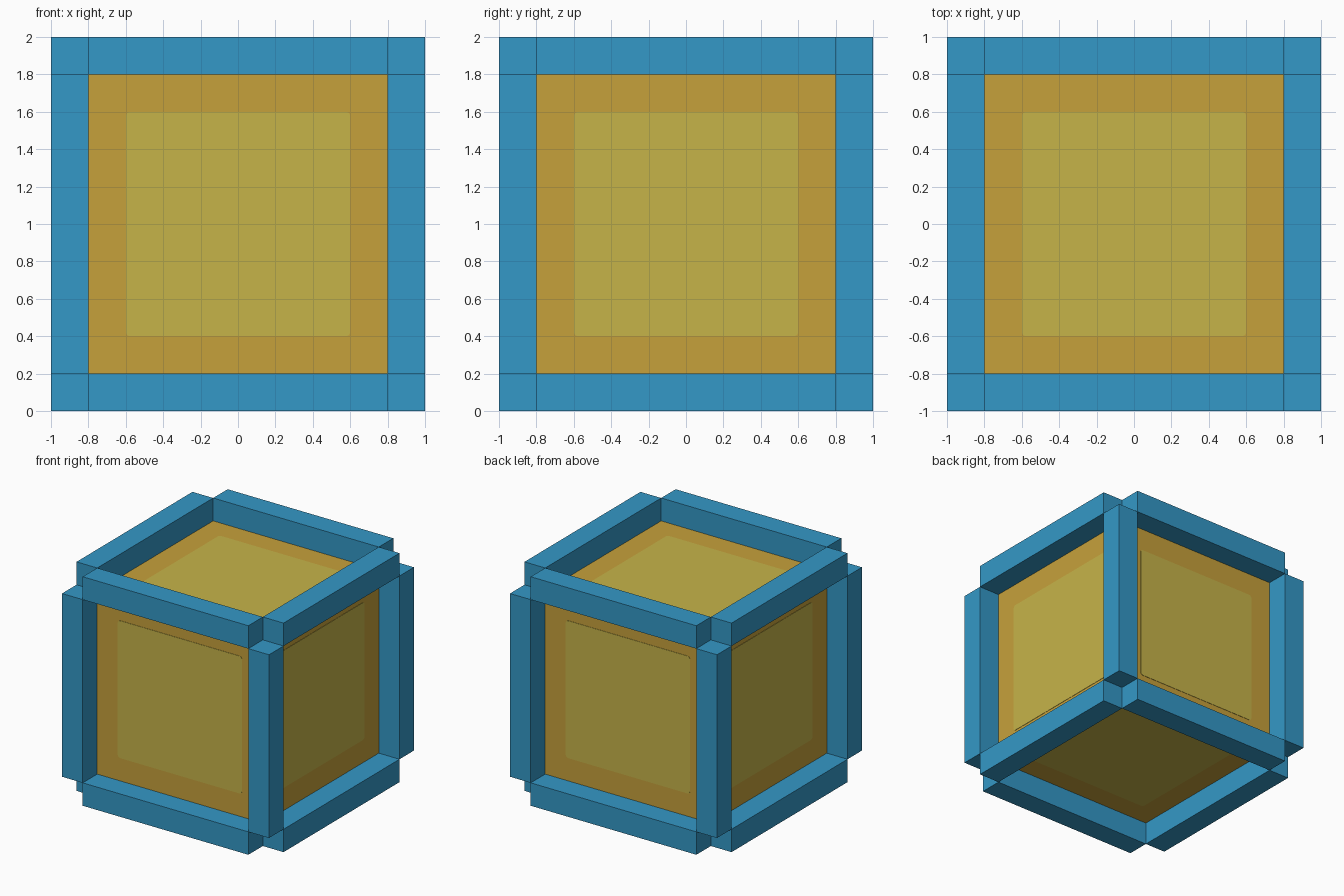
import bpy
import bmesh
import math
from mathutils import Matrix, Vector

cube = bpy.data.objects.get("Cube")
if cube:
    bpy.data.objects.remove(cube, do_unlink=True)


def srgb(r, g, b):
    """Linear RGBA from 0-255 sRGB."""
    lin = [(c / 255 / 12.92) if c / 255 <= 0.04045 else ((c / 255 + 0.055) / 1.055) ** 2.4
           for c in (r, g, b)]
    return (*lin, 1.0)


def material(name, colour):
    mat = bpy.data.materials.new(name)
    mat.use_nodes = True
    mat.diffuse_color = colour
    mat.node_tree.nodes["Principled BSDF"].inputs["Base Color"].default_value = colour
    return mat


BLUE = material("frame blue", srgb(52, 152, 199))
GOLD = material("panel gold", srgb(198, 161, 59))
YELLOW = material("inlay yellow", srgb(198, 180, 73))

CENTRE = Vector((0, 0, 1))
CORE = 1.6      # side of the inner cube
BAR = 0.2       # thickness of the frame bars
INLAY = 1.2     # side of the inlaid squares
THIN = 0.003    # how far the inlays stand proud


def box(name, size, matrix, mat, corner=0.0):
    """Box of the given size; corner rounds its four local-z edges."""
    bm = bmesh.new()
    bmesh.ops.create_cube(bm, size=1, matrix=Matrix.Diagonal((*size, 1)))
    if corner:
        edges = [e for e in bm.edges
                 if abs((e.verts[0].co - e.verts[1].co).normalized().z) > 0.9]
        bmesh.ops.bevel(bm, geom=edges, offset=corner, segments=4,
                        profile=0.5, affect='EDGES')
    bm.transform(matrix)
    mesh = bpy.data.meshes.new(name)
    bm.to_mesh(mesh)
    bm.free()
    mesh.materials.append(mat)
    obj = bpy.data.objects.new(name, mesh)
    bpy.context.collection.objects.link(obj)
    return obj


# Inner cube
box("core_panel", (CORE,) * 3, Matrix.Translation(CENTRE), GOLD)

# Twelve frame bars, four along each axis, leaving the corners open
reach = (CORE + BAR) / 2
for axis in range(3):
    size = [BAR] * 3
    size[axis] = CORE
    for i, (a, b) in enumerate([(-1, -1), (1, -1), (1, 1), (-1, 1)]):
        pos = Vector((0, 0, 0))
        pos[(axis + 1) % 3] = a * reach
        pos[(axis + 2) % 3] = b * reach
        box(f"frame_bar_{'xyz'[axis]}_{i + 1}", size,
            Matrix.Translation(CENTRE + pos), BLUE)

# Round-cornered inlay on each of the six faces
sides = {
    "top": Matrix.Identity(4),
    "bottom": Matrix.Rotation(math.pi, 4, 'X'),
    "front": Matrix.Rotation(math.pi / 2, 4, 'X'),
    "back": Matrix.Rotation(-math.pi / 2, 4, 'X'),
    "left": Matrix.Rotation(math.pi / 2, 4, 'Y'),
    "right": Matrix.Rotation(-math.pi / 2, 4, 'Y'),
}
for side, turn in sides.items():
    out = Matrix.Translation((0, 0, CORE / 2))
    box(f"inlay_{side}", (INLAY, INLAY, 2 * THIN),
        Matrix.Translation(CENTRE) @ turn @ out, YELLOW, corner=0.025)
